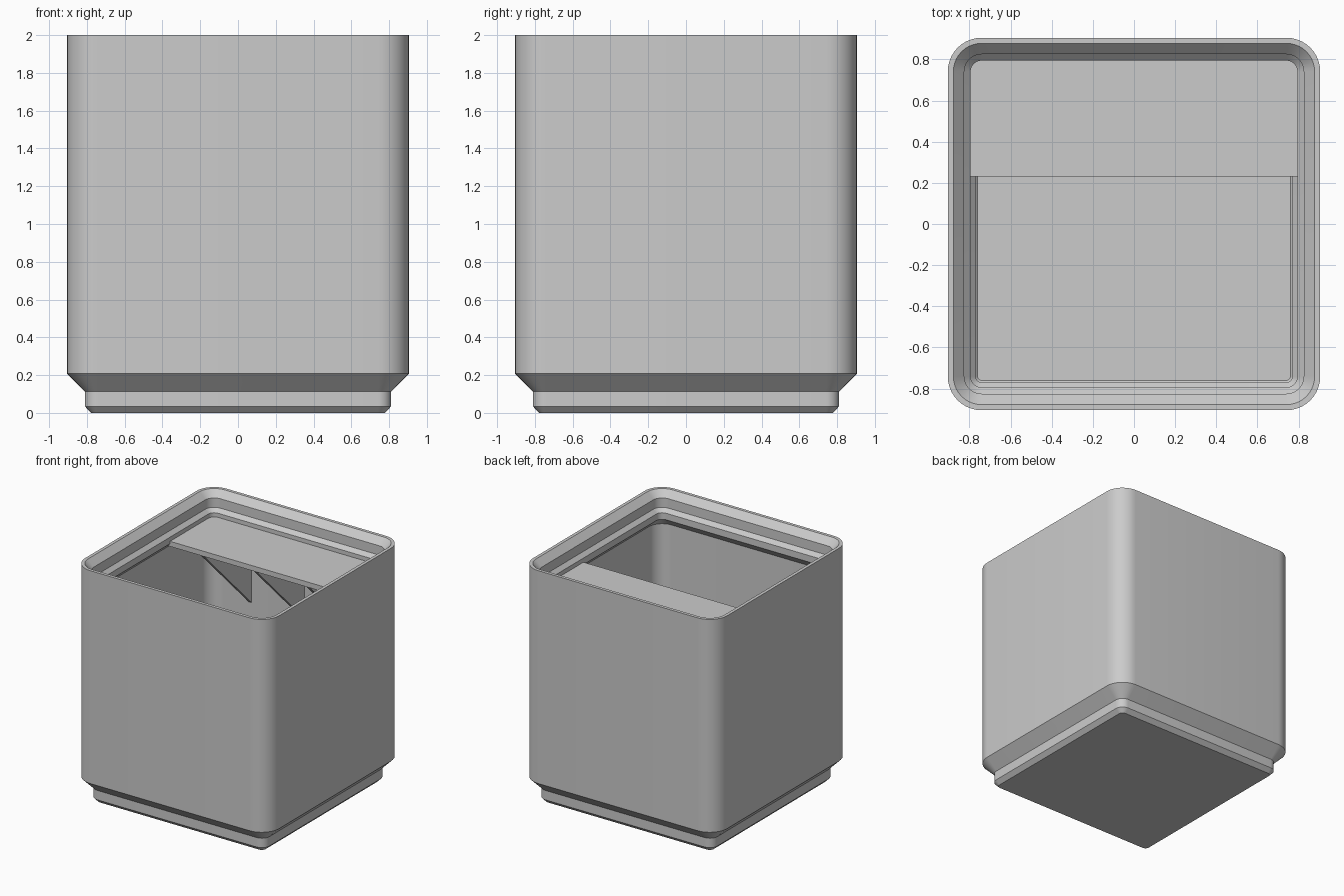
import bpy, bmesh, math

default = bpy.data.objects.get("Cube")
if default:
    bpy.data.objects.remove(default, do_unlink=True)

grey = bpy.data.materials.new("light_grey_plastic")
grey.use_nodes = True
grey.diffuse_color = (0.6, 0.6, 0.6, 1)
grey.node_tree.nodes["Principled BSDF"].inputs["Base Color"].default_value = (0.6, 0.6, 0.6, 1)

CORNER = 0.741   # centre of every rounded corner
SEGMENTS = 10


def finish(name, bm):
    bmesh.ops.recalc_face_normals(bm, faces=bm.faces)
    mesh = bpy.data.meshes.new(name)
    bm.to_mesh(mesh)
    bm.free()
    mesh.materials.append(grey)
    obj = bpy.data.objects.new(name, mesh)
    bpy.context.collection.objects.link(obj)
    return obj


def rounded_ring(bm, half, z):
    """Rounded square loop whose corners share the same centres."""
    radius = half - CORNER
    ring = []
    for quarter in range(4):
        mid = math.radians(45 + 90 * quarter)
        cx = math.copysign(CORNER, math.cos(mid))
        cy = math.copysign(CORNER, math.sin(mid))
        for i in range(SEGMENTS + 1):
            a = math.pi / 2 * (quarter + i / SEGMENTS)
            ring.append(bm.verts.new((cx + radius * math.cos(a), cy + radius * math.sin(a), z)))
    return ring


def extruded_outline(name, outline, x0, x1):
    """Prism from a (y, z) outline between two x positions."""
    bm = bmesh.new()
    face = bm.faces.new([bm.verts.new((x0, y, z)) for y, z in outline])
    moved = bmesh.ops.extrude_face_region(bm, geom=[face])["geom"]
    verts = [v for v in moved if isinstance(v, bmesh.types.BMVert)]
    bmesh.ops.translate(bm, verts=verts, vec=(x1 - x0, 0, 0))
    return finish(name, bm)


# Bin shell: stepped foot, outer wall, stacking lip, inner wall, floor
profile = [
    (0.777, 0), (0.811, 0.035), (0.811, 0.114), (0.905, 0.208), (0.905, 2.0),
    (0.878, 2.0), (0.825, 1.945), (0.825, 1.866), (0.794, 1.835), (0.794, 1.78),
    (0.864, 1.71), (0.864, 0.224), (0.770, 0.13), (0.770, 0.051), (0.760, 0.041),
]
bm = bmesh.new()
rings = [rounded_ring(bm, half, z) for half, z in profile]
for a, b in zip(rings, rings[1:]):
    n = len(a)
    for i in range(n):
        j = (i + 1) % n
        bm.faces.new((a[i], a[j], b[j], b[i]))
bm.faces.new(rings[0])
bm.faces.new(rings[-1])
shell = finish("bin_shell", bm)
bpy.ops.object.select_all(action="DESELECT")
shell.select_set(True)
bpy.context.view_layer.objects.active = shell
bpy.ops.object.shade_smooth_by_angle(angle=math.radians(25))

# Label shelf across the back
TAB_FRONT, TAB_TOP, TAB_BOTTOM = 0.23, 1.80, 1.757
extruded_outline("label_shelf", [(TAB_FRONT, TAB_BOTTOM), (0.84, TAB_BOTTOM),
                                 (0.84, TAB_TOP), (TAB_FRONT, TAB_TOP)], -0.84, 0.84)

# Triangular gussets under the shelf
for name, x in (("right_gusset", -0.492), ("middle_gusset", 0), ("left_gusset", 0.492)):
    extruded_outline(name, [(TAB_FRONT, TAB_BOTTOM), (0.87, 1.12), (0.87, TAB_BOTTOM)],
                     x - 0.014, x + 0.014)
